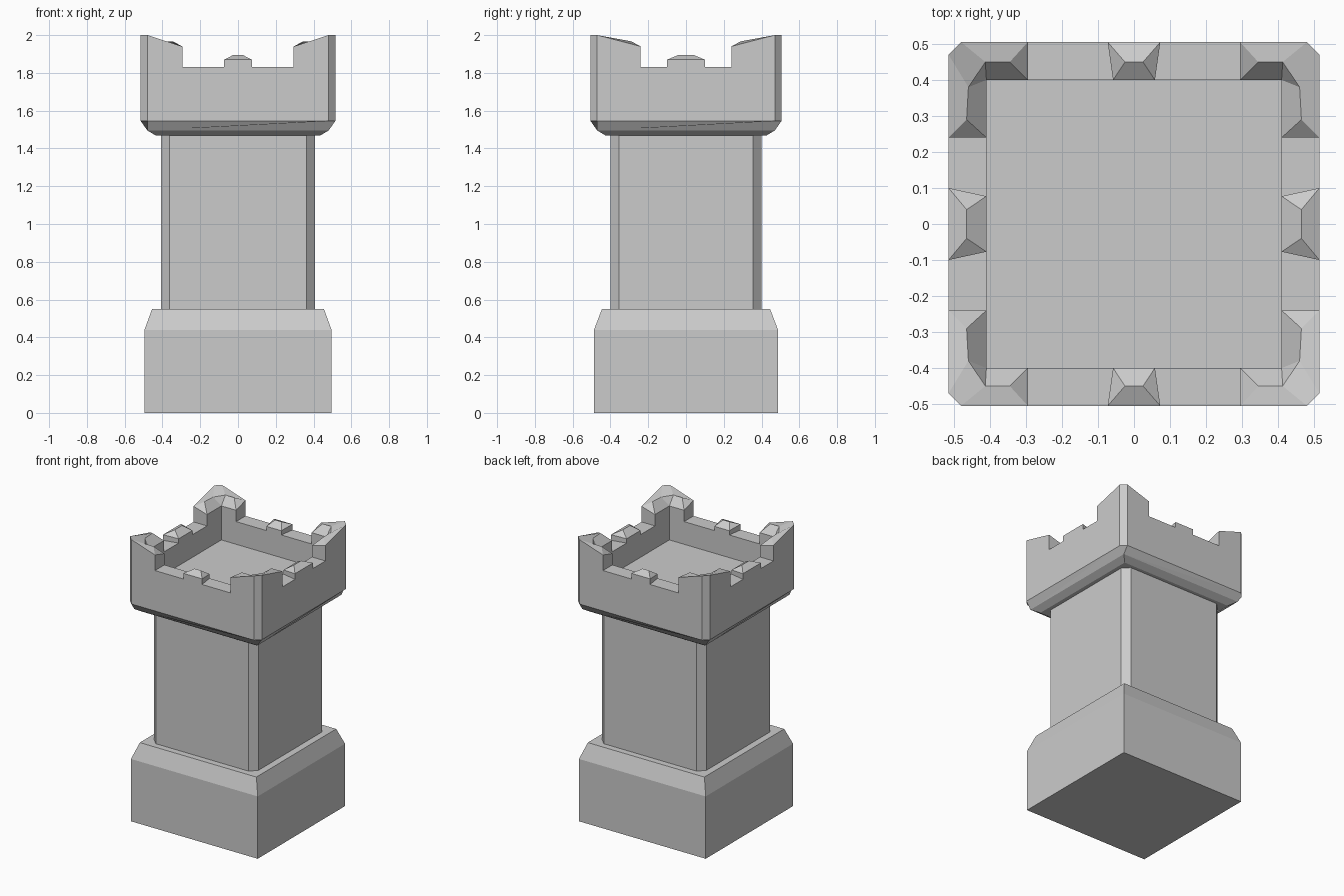
import bpy, bmesh

if "Cube" in bpy.data.objects:
    bpy.data.objects.remove(bpy.data.objects["Cube"])

WALL_TOP = 1.83


def finish(name, bm):
    bmesh.ops.remove_doubles(bm, verts=bm.verts, dist=1e-5)
    bmesh.ops.recalc_face_normals(bm, faces=bm.faces)
    mesh = bpy.data.meshes.new(name)
    bm.to_mesh(mesh)
    bm.free()
    bpy.context.collection.objects.link(bpy.data.objects.new(name, mesh))


def ring(hx, hy, z, c=0.0):
    """Rectangle with corners cut by c (c = 0 gives four sharp corners)."""
    pts = [(hx, -hy + c), (hx, hy - c)]
    pts += [(hx - c, hy), (-hx + c, hy)]
    pts += [(-hx, hy - c), (-hx, -hy + c)]
    pts += [(-hx + c, -hy), (hx - c, -hy)]
    if c == 0:
        pts = pts[::2]
    return [(x, y, z) for x, y in pts]


def loft(name, sections):
    """Stack of (half x, half y, z, corner cut) sections, capped at both ends."""
    bm = bmesh.new()
    rings = []
    for hx, hy, z, c in sections:
        vs = [bm.verts.new(p) for p in ring(hx, hy, z, c)]
        if len(vs) == 4:
            vs = [v for v in vs for _ in (0, 1)]
        rings.append(vs)
    for a, b in zip(rings, rings[1:]):
        for i in range(8):
            j = (i + 1) % 8
            quad = list(dict.fromkeys((a[i], a[j], b[j], b[i])))
            if len(quad) > 2:
                bm.faces.new(quad)
    for end in (rings[0], rings[-1]):
        bm.faces.new(list(dict.fromkeys(end)))
    finish(name, bm)


def merlon(name, rim, ridge, top_faces, sx, sy):
    """Prism on the wall top with a faceted cap; indices run rim then ridge."""
    bm = bmesh.new()
    base = [bm.verts.new((x * sx, y * sy, WALL_TOP)) for x, y, z in rim]
    top = [bm.verts.new((x * sx, y * sy, z)) for x, y, z in rim + ridge]
    n = len(rim)
    for i in range(n):
        j = (i + 1) % n
        bm.faces.new((base[i], base[j], top[j], top[i]))
    bm.faces.new(base[::-1])
    for f in top_faces:
        bm.faces.new([top[i] for i in f])
    finish(name, bm)


# Plinth and shaft
loft("base_plinth", [(0.495, 0.487, 0, 0), (0.495, 0.487, 0.44, 0),
                     (0.455, 0.445, 0.55, 0)])
loft("tower_shaft", [(0.407, 0.40, 0.55, 0.045), (0.407, 0.40, 1.47, 0.045)])

# Battlement head with sunken roof floor
loft("battlement_wall", [(0.435, 0.425, 1.468, 0), (0.48, 0.47, 1.495, 0),
                         (0.515, 0.505, 1.545, 0.035),
                         (0.515, 0.505, WALL_TOP, 0.035),
                         (0.41, 0.40, WALL_TOP, 0), (0.41, 0.40, 1.67, 0)])

# L-shaped corner merlons
corner_rim = [(0.295, 0.505, 1.94), (0.48, 0.505, 2.0), (0.515, 0.47, 2.0),
              (0.515, 0.24, 1.94), (0.41, 0.24, 1.91), (0.41, 0.40, 1.91),
              (0.295, 0.40, 1.91)]
corner_ridge = [(0.345, 0.45, 1.967), (0.413, 0.45, 1.967),
                (0.46, 0.38, 1.967), (0.465, 0.29, 1.967)]
corner_faces = [(0, 7, 6), (0, 1, 8, 7), (1, 2, 9, 8), (2, 3, 10, 9),
                (3, 4, 10), (4, 5, 9, 10), (5, 8, 9), (5, 6, 7, 8)]
for sx, sx_name in ((1, "right"), (-1, "left")):
    for sy, sy_name in ((1, "back"), (-1, "front")):
        merlon(f"corner_merlon_{sy_name}_{sx_name}", corner_rim, corner_ridge,
               corner_faces, sx, sy)

# Small middle merlons
mid_faces = [(0, 1, 5, 4), (1, 2, 5), (2, 3, 4, 5), (3, 0, 4)]
y_rim = [(-0.073, 0.505, 1.87), (0.073, 0.505, 1.87),
         (0.058, 0.40, 1.86), (-0.058, 0.40, 1.86)]
y_ridge = [(-0.025, 0.45, 1.895), (0.025, 0.45, 1.895)]
x_rim = [(0.515, -0.10, 1.87), (0.515, 0.10, 1.87),
         (0.41, 0.077, 1.86), (0.41, -0.077, 1.86)]
x_ridge = [(0.465, -0.04, 1.895), (0.465, 0.04, 1.895)]
for s, y_name, x_name in ((1, "back", "right"), (-1, "front", "left")):
    merlon(f"middle_merlon_{y_name}", y_rim, y_ridge, mid_faces, 1, s)
    merlon(f"middle_merlon_{x_name}", x_rim, x_ridge, mid_faces, s, 1)
